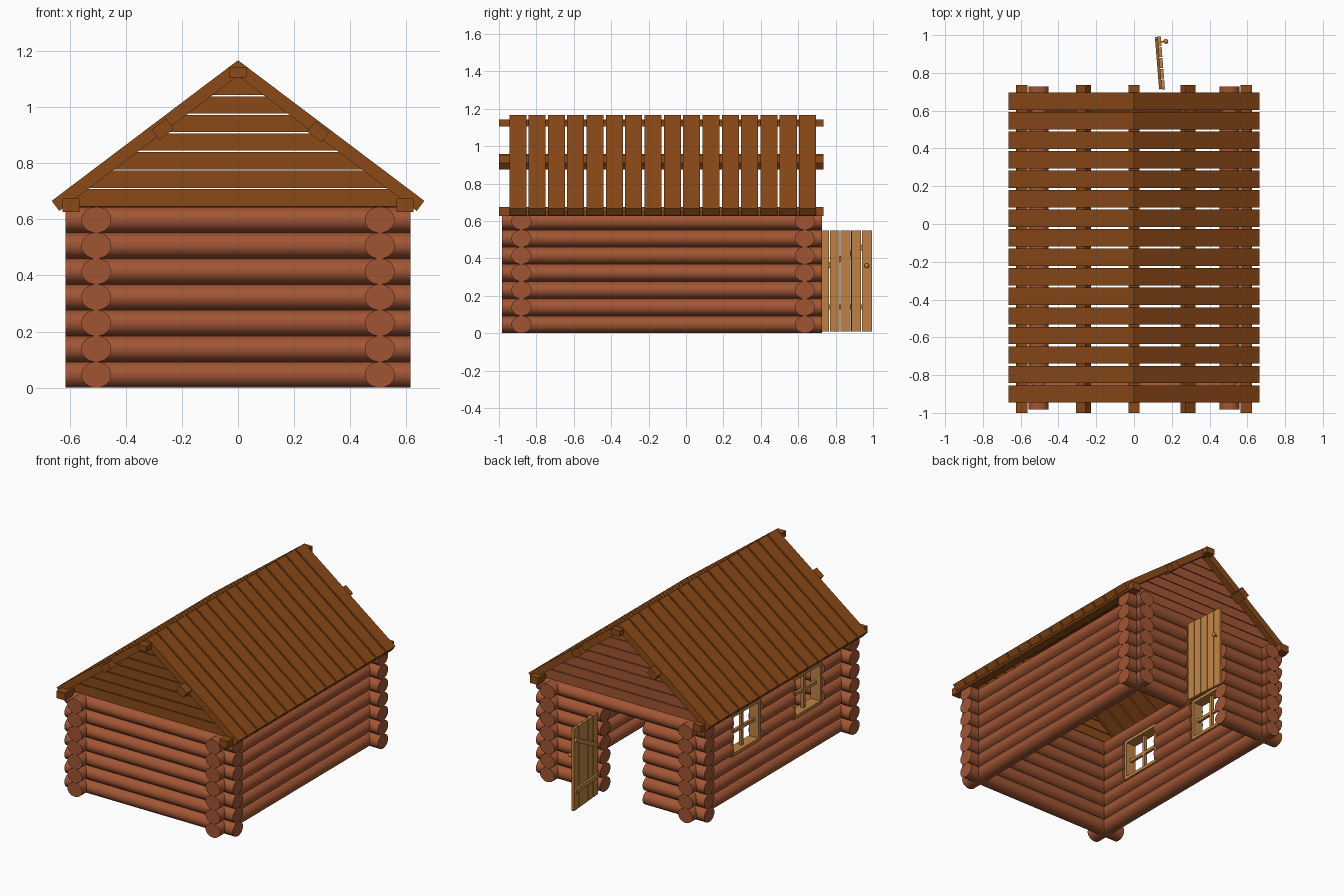
import bpy, bmesh
from math import pi, atan2
from mathutils import Matrix, Vector

if "Cube" in bpy.data.objects:
    bpy.data.objects.remove(bpy.data.objects["Cube"])


def material(name, rgb):
    m = bpy.data.materials.new(name)
    m.diffuse_color = [(c / 255) ** 2.2 for c in rgb] + [1]
    m.use_nodes = True
    m.node_tree.nodes["Principled BSDF"].inputs["Base Color"].default_value = m.diffuse_color
    return m


LOG = material("log_wood", (160, 86, 55))
ROOF = material("roof_wood", (138, 75, 30))
TAN = material("light_wood", (190, 130, 70))


def finish(bm, name, mat):
    bmesh.ops.recalc_face_normals(bm, faces=bm.faces)
    me = bpy.data.meshes.new(name)
    bm.to_mesh(me)
    bm.free()
    me.materials.append(mat)
    ob = bpy.data.objects.new(name, me)
    bpy.context.collection.objects.link(ob)
    return ob


def box(bm, center, size, rot=Matrix(), frame=Matrix()):
    m = frame @ Matrix.Translation(center) @ rot @ Matrix.Diagonal((*size, 1))
    bmesh.ops.create_cube(bm, size=1, matrix=m)


def prism(bm, pts, y0, y1):
    # closed x-z profile extruded along y
    a = [bm.verts.new((x, y0, z)) for x, z in pts]
    b = [bm.verts.new((x, y1, z)) for x, z in pts]
    bm.faces.new(a)
    bm.faces.new(b[::-1])
    for i in range(len(pts)):
        j = (i + 1) % len(pts)
        bm.faces.new((a[i], b[i], b[j], a[j]))


def log(bm, axis, start, end, across, z):
    # slightly flattened round log
    mid, length = (start + end) / 2, end - start
    rot = Matrix.Rotation(pi / 2, 4, 'Y')
    pos = (mid, across, z)
    if axis == 'Y':
        rot = Matrix.Rotation(pi / 2, 4, 'Z') @ rot
        pos = (across, mid, z)
    m = Matrix.Translation(pos) @ rot @ Matrix.Diagonal((0.0465, 0.0535, length, 1))
    bmesh.ops.create_cone(bm, cap_ends=True, segments=28, radius1=1, radius2=1,
                          depth=1, matrix=m)


PITCH, LAYERS = 0.092, 7
FRONT_Y, BACK_Y, SIDE_X = -0.88, 0.635, 0.505
WINDOWS = (-0.50, 0.145)
WIN_W, WIN_Z0, WIN_Z1 = 0.30, 0.276, 0.552


def log_wall(name, axis, start, end, across, openings=()):
    # openings: (from, to, first layer, last layer)
    bm = bmesh.new()
    for i in range(LAYERS):
        s = start
        for a, b, lo, hi in openings:
            if lo <= i <= hi:
                log(bm, axis, s, a, across, 0.0465 + i * PITCH)
                s = b
        log(bm, axis, s, end, across, 0.0465 + i * PITCH)
    for f in bm.faces:
        f.smooth = len(f.verts) == 4
    finish(bm, name, LOG)


# log walls
log_wall("front_wall", 'X', -0.615, 0.615, FRONT_Y)
log_wall("back_wall", 'X', -0.615, 0.615, BACK_Y, [(-0.165, 0.145, 0, 5)])
log_wall("right_wall", 'Y', -0.983, 0.727, SIDE_X)
log_wall("left_wall", 'Y', -0.983, 0.727, -SIDE_X,
         [(c - WIN_W / 2, c + WIN_W / 2, 3, 5) for c in WINDOWS])

# window frames with crossed bars
for n, c in enumerate(WINDOWS):
    bm = bmesh.new()
    zm, h = (WIN_Z0 + WIN_Z1) / 2, WIN_Z1 - WIN_Z0
    for s in (-1, 1):
        box(bm, (-SIDE_X, c + s * (WIN_W / 2 - 0.01), zm), (0.07, 0.02, h))
        box(bm, (-SIDE_X, c, zm + s * (h / 2 - 0.01)), (0.07, WIN_W - 0.04, 0.02))
    box(bm, (-SIDE_X, c, zm), (0.02, 0.02, h - 0.03))
    box(bm, (-SIDE_X, c, zm), (0.018, WIN_W - 0.03, 0.02))
    finish(bm, f"window_frame_{n + 1}", TAN)

# roof planks, mitred at the ridge
bm = bmesh.new()
for i in range(16):
    y = -0.945 + i * 0.1033
    for s in (-1, 1):
        prism(bm, [(0, 1.167), (s * 0.664, 0.666), (s * 0.637, 0.63), (0, 1.111)],
              y, y + 0.091)
finish(bm, "roof_planks", ROOF)

# roof beams
slope = atan2(0.501, 0.664)
bm = bmesh.new()
ymid, ylen = -0.1325, 1.735
box(bm, (0, ymid, 1.124), (0.06, ylen, 0.038))
for s, x, z in ((-1, -0.268, 0.921), (1, 0.286, 0.912)):
    box(bm, (s * 0.595, ymid, 0.65), (0.06, ylen, 0.048))
    box(bm, (x, ymid, z), (0.065, ylen, 0.046), Matrix.Rotation(s * slope, 4, 'Y'))
finish(bm, "roof_beams", ROOF)

# gable boards
for name, yc, mat in (("front_gable", FRONT_Y, ROOF), ("back_gable", BACK_Y, LOG)):
    bm = bmesh.new()
    for i in range(7):
        z0 = 0.646 + i * 0.0662
        z1 = z0 + 0.0615
        w0, w1 = ((1.125 - z) / 0.754 for z in (z0, z1))
        prism(bm, [(-w0, z0), (w0, z0), (w1, z1), (-w1, z1)], yc - 0.02, yc + 0.02)
    finish(bm, name, mat)

# open plank door with battens, built along local y from its hinge
hinge = Matrix.Translation((0.155, 0.712, 0)) @ Matrix.Rotation(0.08, 4, 'Z')
bm = bmesh.new()
for i in range(5):
    box(bm, (0, 0.026 + i * 0.0575, 0.28), (0.018, 0.052, 0.54), frame=hinge)
box(bm, (-0.015, 0.142, 0.14), (0.014, 0.27, 0.028), frame=hinge)
box(bm, (-0.015, 0.142, 0.41), (0.014, 0.30, 0.028),
    Matrix.Rotation(0.49, 4, 'X'), hinge)
finish(bm, "door", TAN)

# door knob with stem
bm = bmesh.new()
bmesh.ops.create_uvsphere(bm, u_segments=16, v_segments=10, radius=0.013,
                          matrix=hinge @ Matrix.Translation((0.034, 0.253, 0.36)))
for f in bm.faces:
    f.smooth = True
box(bm, (0.016, 0.253, 0.36), (0.026, 0.009, 0.009), frame=hinge)
finish(bm, "door_knob", TAN)
